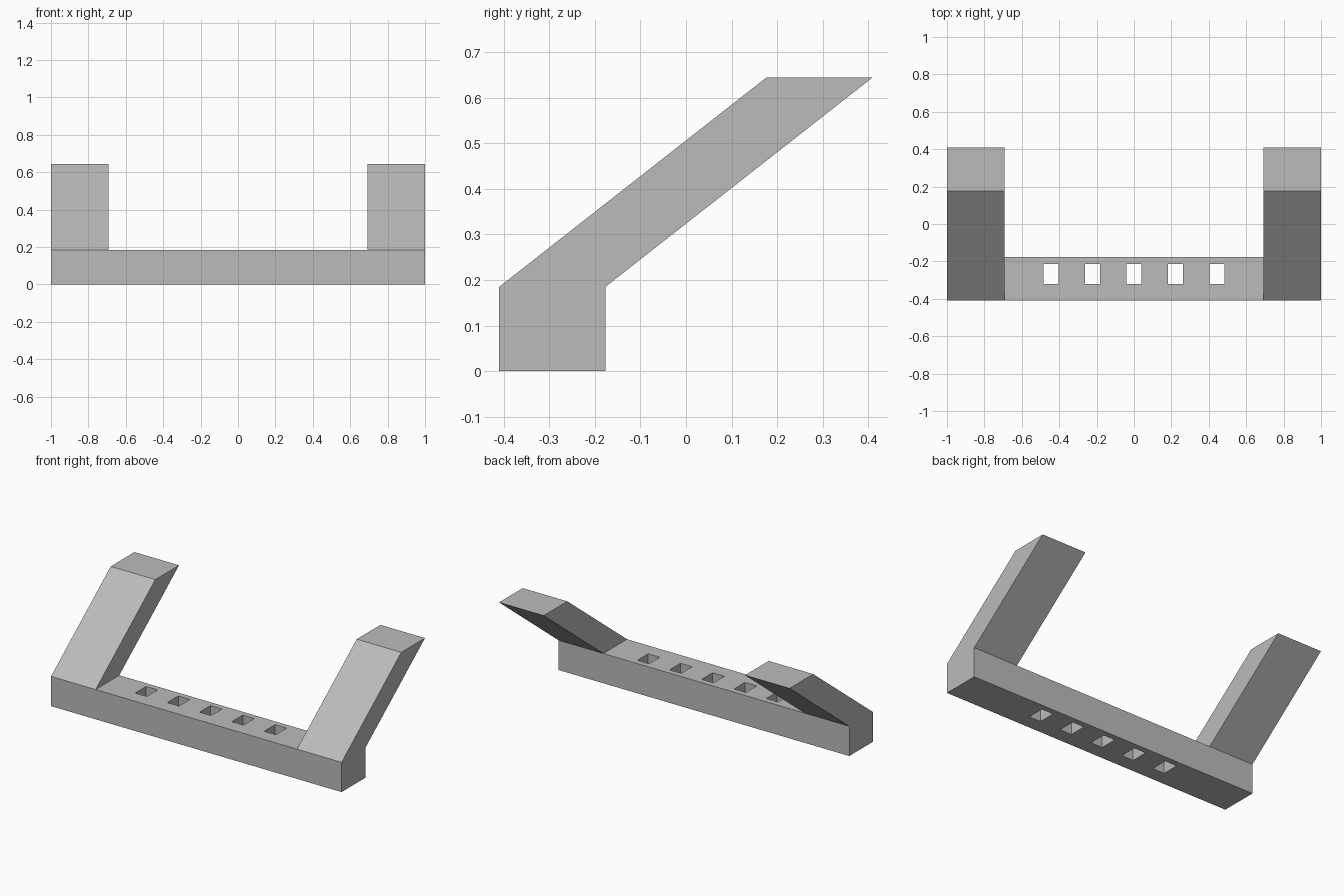
import bpy
import bmesh

cube = bpy.data.objects.get("Cube")
if cube:
    bpy.data.objects.remove(cube, do_unlink=True)

# Single flat grey
grey = bpy.data.materials.new("light_grey")
grey.use_nodes = True
grey.diffuse_color = (0.5, 0.5, 0.5, 1)
grey.node_tree.nodes["Principled BSDF"].inputs["Base Color"].default_value = (0.5, 0.5, 0.5, 1)

FRONT, DEPTH = -0.41, 0.233
BASE_TOP, ARM_TOP = 0.185, 0.645
ARM_SHIFT = 0.587
ARM_INNER = 0.693


def prism(name, profile, x0, x1):
    """Extrude a (y, z) profile along x."""
    bm = bmesh.new()
    face = bm.faces.new([bm.verts.new((x0, y, z)) for y, z in profile])
    ext = bmesh.ops.extrude_face_region(bm, geom=[face])
    verts = [g for g in ext["geom"] if isinstance(g, bmesh.types.BMVert)]
    bmesh.ops.translate(bm, verts=verts, vec=(x1 - x0, 0, 0))
    bmesh.ops.recalc_face_normals(bm, faces=bm.faces)
    mesh = bpy.data.meshes.new(name)
    bm.to_mesh(mesh)
    bm.free()
    mesh.materials.append(grey)
    obj = bpy.data.objects.new(name, mesh)
    bpy.context.collection.objects.link(obj)
    return obj


def box_profile(y0, y1, z0, z1):
    return [(y0, z0), (y1, z0), (y1, z1), (y0, z1)]


# Long base bar
bar = prism("base_bar", box_profile(FRONT, FRONT + DEPTH, 0, BASE_TOP), -1, 1)

# Row of five rectangular through holes
for i in range(5):
    x = (i - 2) * 0.222
    cutter = prism(f"hole_cutter_{i + 1}", box_profile(-0.32, -0.213, -0.1, 0.3),
                   x - 0.04, x + 0.04)
    cutter.hide_render = True
    cutter.hide_viewport = True
    cutter.display_type = "WIRE"
    cut = bar.modifiers.new(f"hole_{i + 1}", "BOOLEAN")
    cut.operation = "DIFFERENCE"
    cut.solver = "EXACT"
    cut.object = cutter

# Slanted arms leaning backwards at both ends
back = FRONT + DEPTH
arm = [(FRONT, BASE_TOP), (back, BASE_TOP),
       (back + ARM_SHIFT, ARM_TOP), (FRONT + ARM_SHIFT, ARM_TOP)]
prism("left_arm", arm, ARM_INNER, 1)
prism("right_arm", arm, -1, -ARM_INNER)
